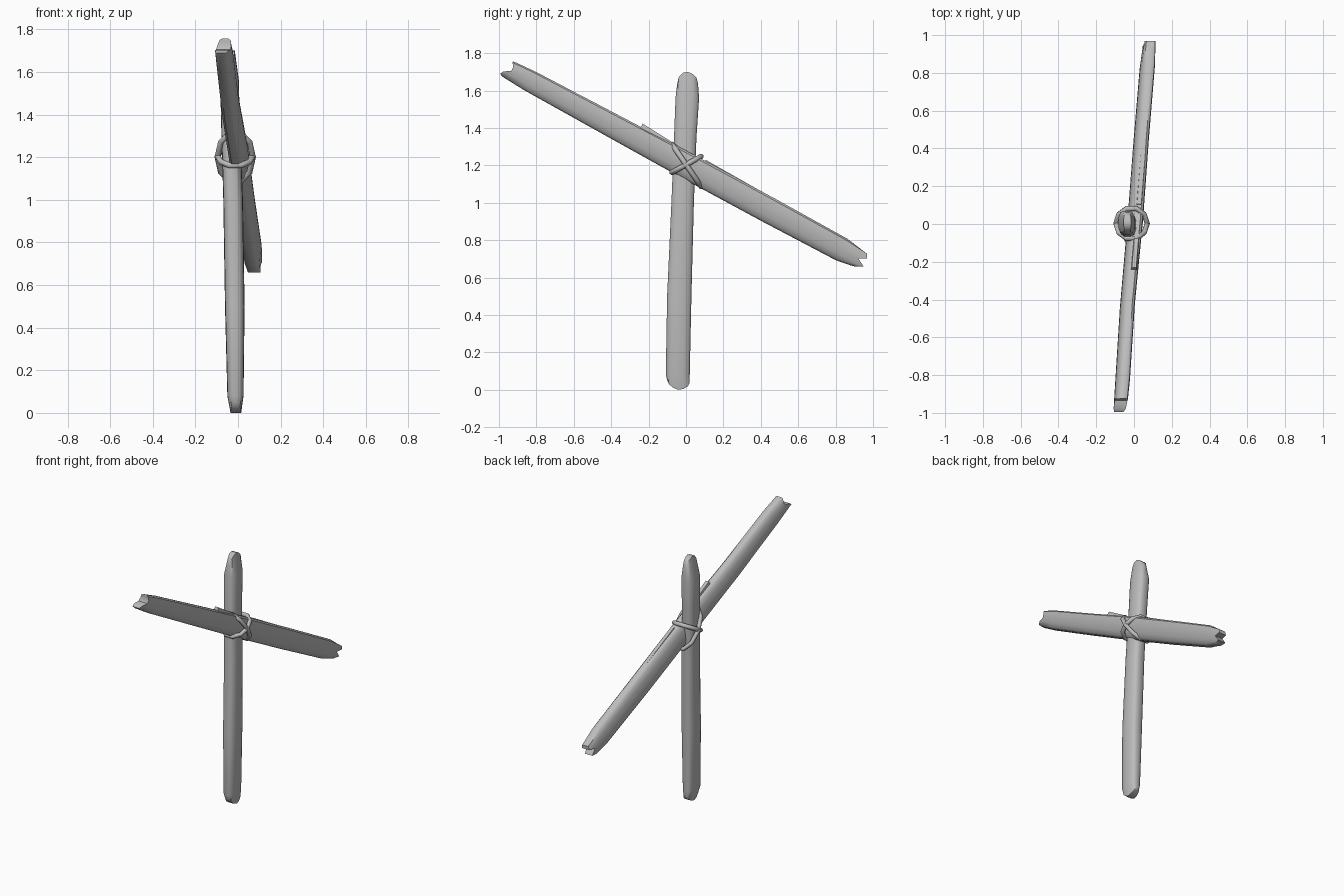
import bpy, bmesh, math
from mathutils import Matrix, Vector

cube = bpy.data.objects.get("Cube")
if cube:
    bpy.data.objects.remove(cube)

grey = bpy.data.materials.new("weathered_grey")
grey.use_nodes = True
grey.diffuse_color = (0.5, 0.5, 0.5, 1)
grey.node_tree.nodes["Principled BSDF"].inputs["Base Color"].default_value = (0.5, 0.5, 0.5, 1)


def finish(name, bm, matrix, angle):
    bmesh.ops.recalc_face_normals(bm, faces=bm.faces)
    mesh = bpy.data.meshes.new(name)
    bm.to_mesh(mesh)
    bm.free()
    mesh.transform(matrix)
    mesh.materials.append(grey)
    obj = bpy.data.objects.new(name, mesh)
    bpy.context.collection.objects.link(obj)
    bpy.ops.object.select_all(action="DESELECT")
    obj.select_set(True)
    bpy.context.view_layer.objects.active = obj
    bpy.ops.object.shade_smooth_by_angle(angle=math.radians(angle))


def beam(name, stations, start, end, matrix, lean=0.0):
    """Loft along local z; stations hold (z, x, y, half thickness, half width).
    start and end give the cap depth for each level across the width."""
    levels = [-1, -0.85, -0.45, 0, 0.45, 0.85, 1]
    thick = [0.4, 0.75, 0.95, 1, 0.95, 0.75, 0.4]
    n = len(levels)
    bm = bmesh.new()
    rings = []
    for k, (z, x, y, hx, hy) in enumerate(stations):
        cap = start if k == 0 else end if k == len(stations) - 1 else [0] * n
        sides = [[bm.verts.new((x + s * hx * t + lean * hy * v, y + hy * v, z + c))
                  for v, t, c in zip(levels, thick, cap)] for s in (1, -1)]
        rings.append(sides[0] + sides[1][::-1])
    for a, b in zip(rings, rings[1:]):
        for i in range(2 * n):
            j = (i + 1) % (2 * n)
            bm.faces.new((a[i], a[j], b[j], b[i]))
    for r in (rings[0], rings[-1]):
        for i in range(n - 1):
            bm.faces.new((r[i], r[i + 1], r[-2 - i], r[-1 - i]))
    finish(name, bm, matrix, 40)


# Upright post with rounded ends
beam("upright_post",
     [(0.0, -0.01, -0.04, 0.025, 0.06), (0.08, -0.012, -0.044, 0.038, 0.064),
      (0.5, -0.015, -0.036, 0.046, 0.065), (1.0, -0.023, -0.018, 0.046, 0.06),
      (1.35, -0.035, -0.004, 0.044, 0.06), (1.56, -0.04, 0.007, 0.044, 0.063),
      (1.69, -0.035, 0.008, 0.02, 0.056)],
     [0.05, 0.03, 0.01, 0, 0.005, 0.02, 0.04],
     [-0.06, -0.02, 0.005, 0.01, 0, -0.02, -0.05], Matrix())

# Slanted crosspiece with split, jagged ends
along = Vector((0.15, 1.905, -1.03)).normalized()
across = Vector((0, 1.03, 1.905)).normalized()
frame = Matrix.Translation((0.005, 0, 1.2)) @ Matrix(
    ((1, 0, along.x), (0, across.y, along.y), (0, across.z, along.z))).to_4x4()
beam("crosspiece",
     [(-1.08, 0.0, 0.0, 0.034, 0.05), (-0.95, 0.0, 0.0, 0.036, 0.058),
      (-0.5, -0.006, 0.0, 0.036, 0.064), (0.0, 0.0, 0.0, 0.038, 0.07),
      (0.5, -0.002, 0.0, 0.037, 0.07), (0.95, 0.0, 0.0, 0.037, 0.065),
      (1.07, 0.0, 0.0, 0.03, 0.052)],
     [-0.01, -0.03, -0.02, 0.015, 0.015, 0, 0],
     [-0.04, -0.01, 0.025, -0.02, 0.02, 0.01, -0.04], frame, lean=0.2)

# Raised splinters along the upper edge of the crosspiece
for name, z0, z1, h0, h1 in (("upper_splinter", -0.31, 0.0, 0.086, 0.066),
                             ("lower_splinter", 0.08, 0.5, 0.076, 0.068)):
    bm = bmesh.new()
    ends = [[bm.verts.new((x, y, z)) for x, y in
             ((-0.005, 0.03), (0.036, 0.03), (0.028, h), (0.005, h))]
            for z, h in ((z0, h0), (z1, h1))]
    bm.faces.new(ends[0])
    bm.faces.new(ends[1])
    for i in range(4):
        j = (i + 1) % 4
        bm.faces.new((ends[0][i], ends[0][j], ends[1][j], ends[1][i]))
    finish(name, bm, frame, 30)

# Two crossed rope loops binding the joint
TURN, SIDES, TUBE = 10, 8, 0.014
for name, slope, height in (("steep_binding", -1.45, 1.2), ("shallow_binding", 0.55, 1.205)):
    bm = bmesh.new()
    rings = []
    for i in range(TURN):
        a = math.tau * i / TURN
        out = Vector((math.cos(a), math.sin(a), slope * math.sin(a)))
        centre = Vector((-0.013, 0.003, height)) + 0.083 * out
        tangent = Vector((-math.sin(a), math.cos(a), slope * math.cos(a))).normalized()
        side = (out - tangent * out.dot(tangent)).normalized()
        up = tangent.cross(side)
        rings.append([bm.verts.new(centre + TUBE * (side * math.cos(b) + up * math.sin(b)))
                      for b in (math.tau * k / SIDES for k in range(SIDES))])
    for i in range(TURN):
        p, q = rings[i], rings[(i + 1) % TURN]
        for k in range(SIDES):
            m = (k + 1) % SIDES
            bm.faces.new((p[k], p[m], q[m], q[k]))
    finish(name, bm, Matrix(), 60)
